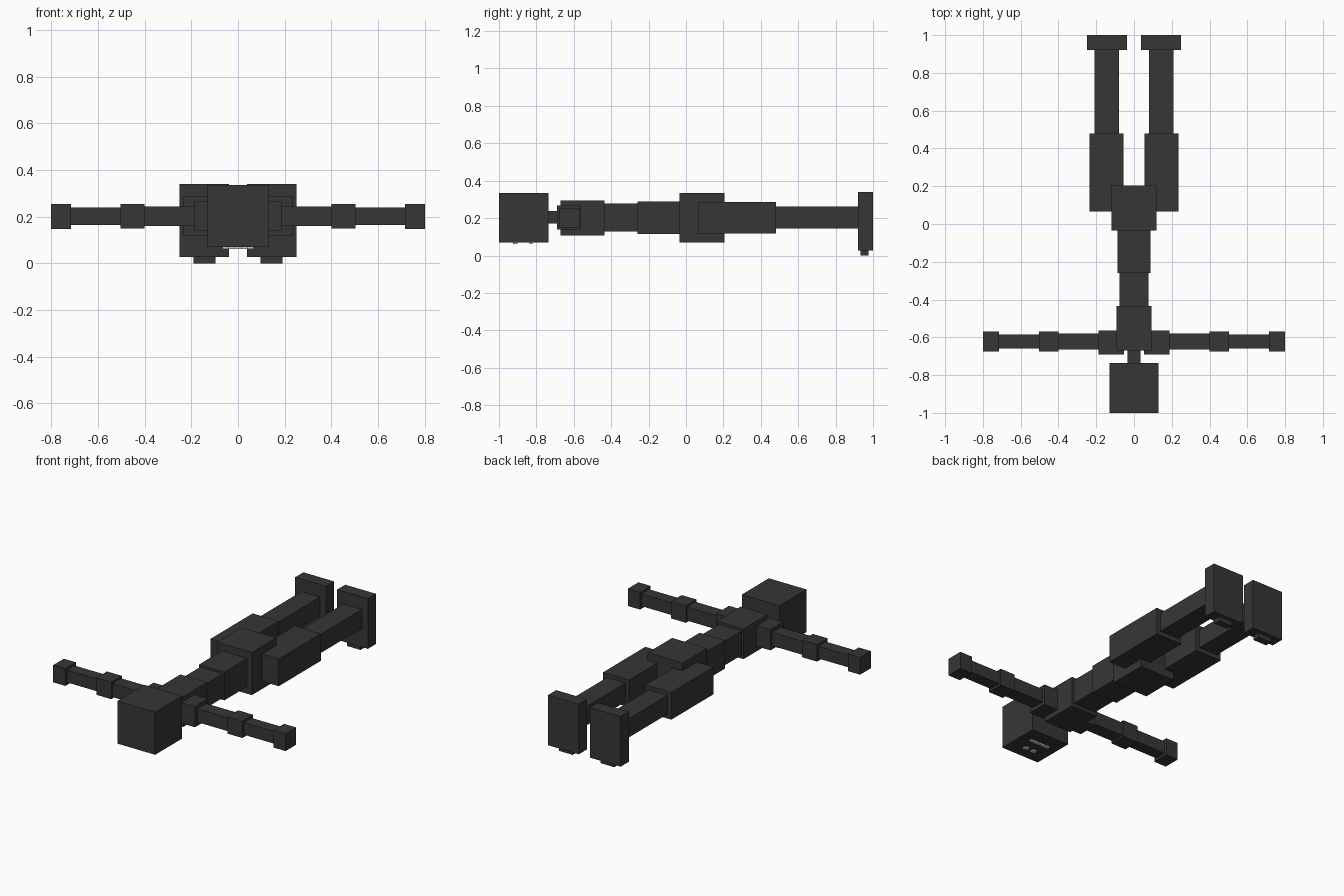
import bpy
import bmesh

if "Cube" in bpy.data.objects:
    bpy.data.objects.remove(bpy.data.objects["Cube"])


def material(name, value):
    mat = bpy.data.materials.new(name)
    mat.diffuse_color = (value, value, value, 1)
    mat.use_nodes = True
    mat.node_tree.nodes["Principled BSDF"].inputs["Base Color"].default_value = mat.diffuse_color
    return mat


charcoal = material("charcoal", 0.037)
light_grey = material("light_grey", 0.6)


def box(name, x, y, z, mat=charcoal):
    """Box from (min, max) ranges along each axis."""
    bm = bmesh.new()
    bmesh.ops.create_cube(bm, size=1)
    for v in bm.verts:
        v.co = [(r[0] + r[1]) / 2 + c * (r[1] - r[0]) for r, c in zip((x, y, z), v.co)]
    mesh = bpy.data.meshes.new(name)
    bm.to_mesh(mesh)
    bm.free()
    mesh.materials.append(mat)
    obj = bpy.data.objects.new(name, mesh)
    bpy.context.collection.objects.link(obj)


def centred(name, half, y, z, mat=charcoal):
    box(name, (-half, half), y, z, mat)


def pair(name, x, y, z, mat=charcoal):
    box(name + "_right", x, y, z, mat)
    box(name + "_left", (-x[1], -x[0]), y, z, mat)


# Head, neck and torso
centred("head", 0.13, (-1.0, -0.735), (0.07, 0.335))
centred("neck", 0.035, (-0.74, -0.665), (0.17, 0.237))
centred("chest", 0.092, (-0.67, -0.435), (0.107, 0.295))
centred("abdomen", 0.078, (-0.44, -0.255), (0.128, 0.278))
centred("waist", 0.088, (-0.26, -0.03), (0.115, 0.29))
centred("pelvis", 0.12, (-0.035, 0.205), (0.07, 0.335))

# Face on the underside of the head
pair("eye", (0.015, 0.041), (-0.925, -0.9), (0.061, 0.072), light_grey)
centred("mouth", 0.067, (-0.838, -0.82), (0.061, 0.072), light_grey)

# Arms
pair("shoulder", (0.052, 0.187), (-0.69, -0.563), (0.138, 0.267))
pair("upper_arm", (0.18, 0.41), (-0.665, -0.58), (0.16, 0.244))
pair("elbow", (0.4, 0.503), (-0.675, -0.57), (0.15, 0.255))
pair("forearm", (0.495, 0.725), (-0.659, -0.584), (0.164, 0.24))
pair("hand", (0.716, 0.8), (-0.675, -0.57), (0.148, 0.255))

# Legs
pair("thigh", (0.055, 0.235), (0.065, 0.48), (0.118, 0.287))
pair("shin", (0.08, 0.208), (0.475, 0.925), (0.145, 0.262))
pair("foot", (0.038, 0.25), (0.92, 1.0), (0.028, 0.34))
pair("toe", (0.097, 0.19), (0.933, 0.977), (0.0, 0.035))
